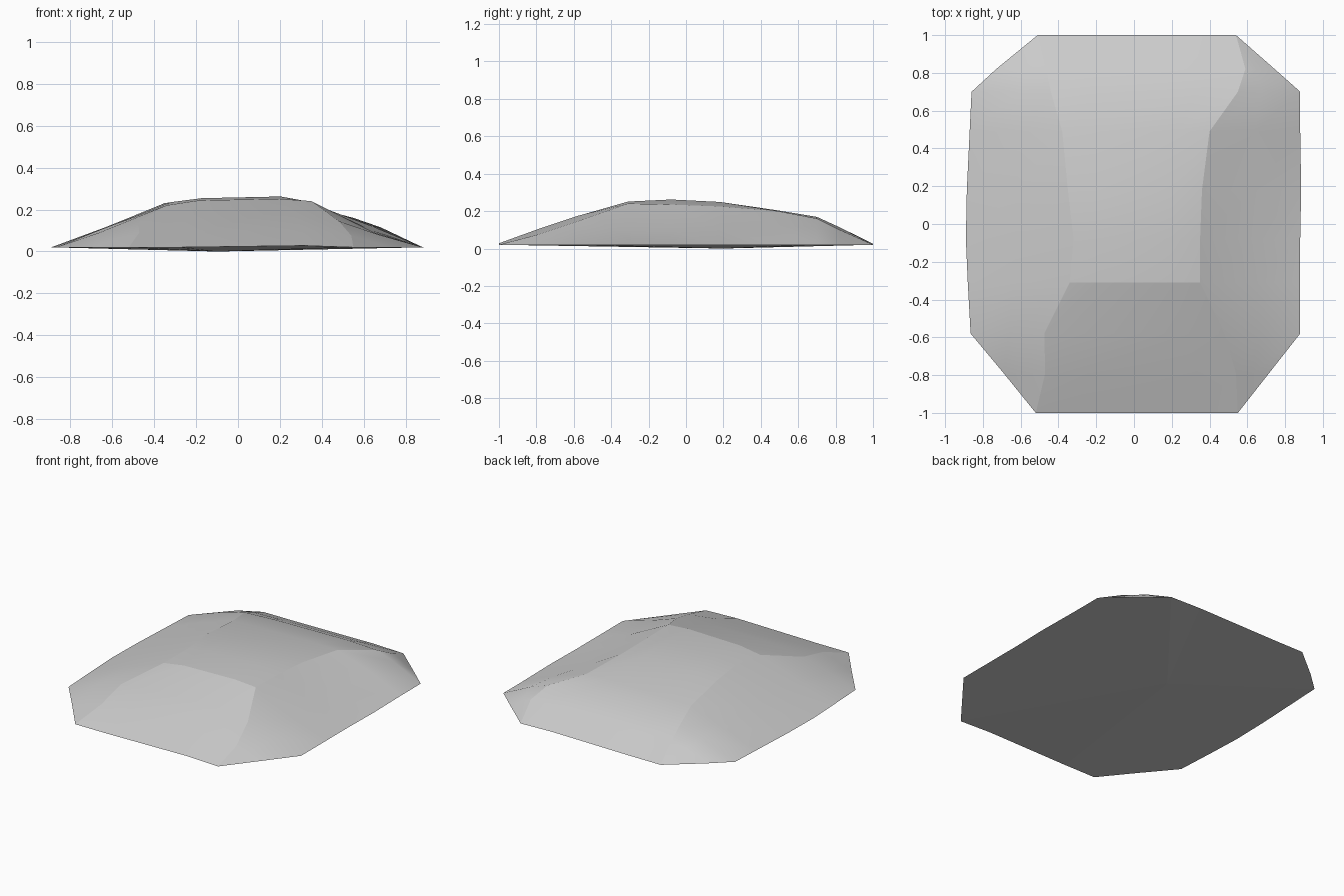
import bpy, bmesh

if "Cube" in bpy.data.objects:
    bpy.data.objects.remove(bpy.data.objects["Cube"])

# Cross-sections, front to back: y, left rim x, left mid x z, left crest x z,
# centre z, right crest x z, right mid x z, right rim x
ROWS = [
    (-1.00, -.52, -.52, .02, -.52, .02, .024, .55, .02, .55, .02, .55),
    (-0.79, -.69, -.59, .055, -.47, .09, .10, .54, .075, .62, .05, .715),
    (-0.58, -.865, -.66, .09, -.475, .14, .17, .48, .145, .67, .08, .88),
    (-0.31, -.88, -.64, .11, -.34, .22, .247, .35, .24, .65, .09, .88),
    (-0.08, -.89, -.62, .12, -.32, .235, .258, .35, .235, .64, .095, .88),
    (0.18, -.885, -.62, .12, -.35, .23, .245, .36, .225, .64, .10, .885),
    (0.49, -.87, -.60, .12, -.38, .19, .20, .40, .20, .64, .12, .88),
    (0.70, -.86, -.60, .11, -.44, .15, .165, .55, .16, .68, .115, .88),
    (0.82, -.73, -.58, .08, -.465, .10, .11, .59, .10, .65, .075, .745),
    (1.00, -.51, -.51, .02, -.51, .02, .022, .54, .02, .54, .02, .54),
]
BASE = .02
RIDGE_ROW = 3


def section(row):
    y, lo, lm, zlm, lc, zlc, zc, rc, zrc, rm, zrm, ro = row
    w = rc - lc
    pts = [(lo, BASE), (lm, zlm), (lc, zlc), (lc + .22 * w, zc - .004),
           (rc - .22 * w, zc + .004), (rc, zrc), (rm, zrm), (ro, BASE)]
    return [(x, y, max(z, BASE)) for x, z in pts]


bm = bmesh.new()
grid = [[bm.verts.new(p) for p in section(r)] for r in ROWS]
n = len(grid[0])

# Upper surface
for a, b in zip(grid, grid[1:]):
    for i in range(n - 1):
        bm.faces.new((a[i], a[i + 1], b[i + 1], b[i]))

# Crests, front ridge and rim stay crisp
sharp = []
for a, b in zip(grid, grid[1:]):
    sharp += [(a[i], b[i]) for i in (2, 5)]
ridge = grid[RIDGE_ROW]
sharp += list(zip(ridge[2:5], ridge[3:6]))
for f in bm.faces:
    f.smooth = True
for u, v in sharp:
    bm.edges.get((u, v)).smooth = False

# Shallow underside
rim = [e for e in bm.edges if e.is_boundary]
low = bm.verts.new((-.1, .2, 0))
for e in rim:
    e.smooth = False
    bm.faces.new((e.verts[0], e.verts[1], low))

# Close the tapered ends
bmesh.ops.remove_doubles(bm, verts=bm.verts[:], dist=.001)
bmesh.ops.recalc_face_normals(bm, faces=bm.faces[:])

mesh = bpy.data.meshes.new("rock_mound")
bm.to_mesh(mesh)
bm.free()
mound = bpy.data.objects.new("rock_mound", mesh)
bpy.context.collection.objects.link(mound)
